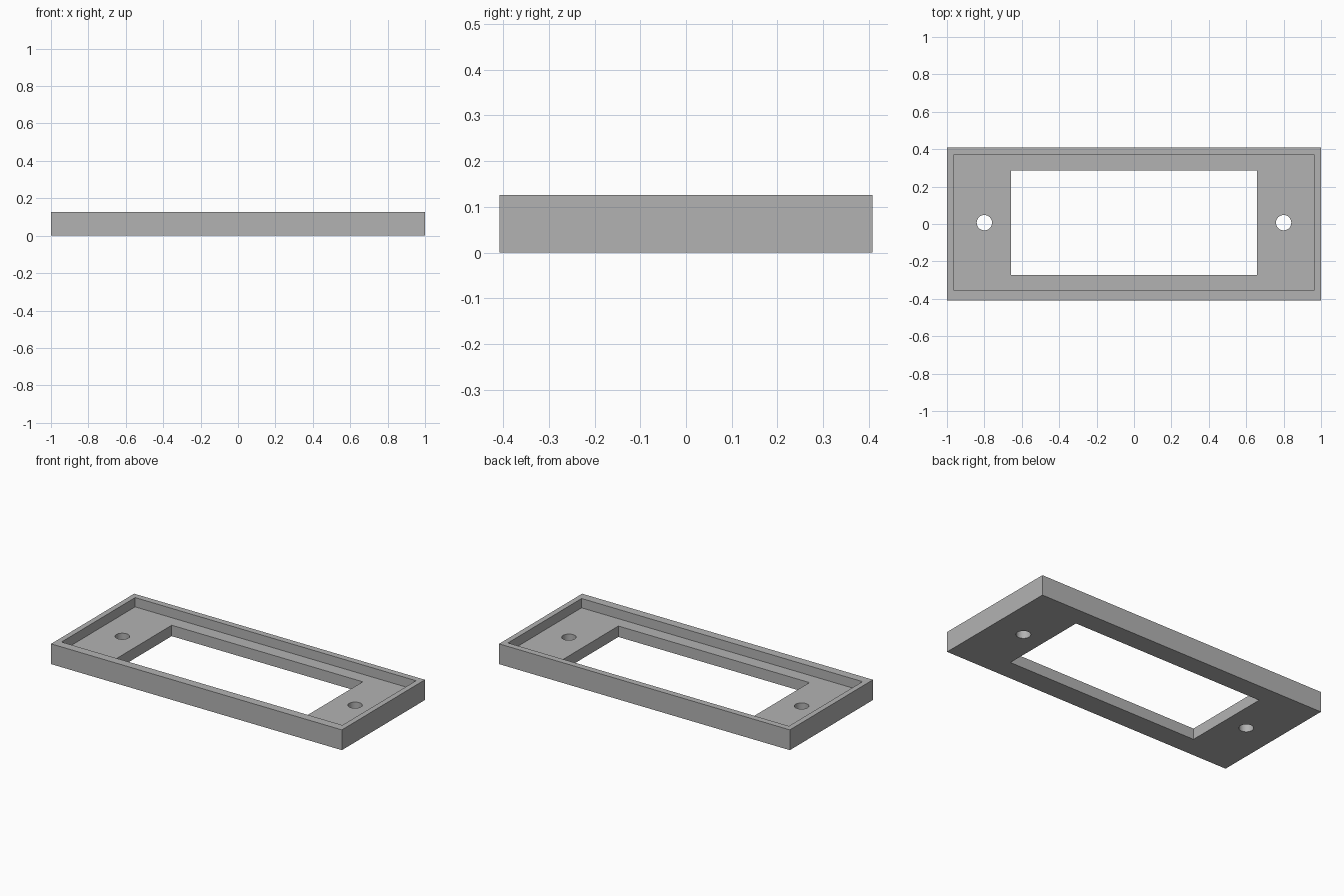
import bpy

if "Cube" in bpy.data.objects:
    bpy.data.objects.remove(bpy.data.objects["Cube"])

# Overall sizes
HALF_X, HALF_Y, HEIGHT = 1.0, 0.408, 0.126
FLOOR = 0.068

grey = bpy.data.materials.new("mid grey")
grey.diffuse_color = (0.45, 0.45, 0.45, 1.0)
grey.use_nodes = True
grey.node_tree.nodes["Principled BSDF"].inputs["Base Color"].default_value = grey.diffuse_color


def box(name, x0, x1, y0, y1, z0, z1):
    """Axis-aligned box given by its limits."""
    bpy.ops.mesh.primitive_cube_add(
        size=1, location=((x0 + x1) / 2, (y0 + y1) / 2, (z0 + z1) / 2))
    ob = bpy.context.object
    ob.name = name
    ob.scale = (x1 - x0, y1 - y0, z1 - z0)
    bpy.ops.object.transform_apply(location=True, rotation=False, scale=True)
    return ob


def cut(target, cutter):
    """Subtract the cutter from the target and remove it."""
    cutter.hide_render = True
    mod = target.modifiers.new(cutter.name, 'BOOLEAN')
    mod.operation = 'DIFFERENCE'
    mod.solver = 'EXACT'
    mod.object = cutter
    bpy.context.view_layer.objects.active = target
    bpy.ops.object.modifier_apply(modifier=mod.name)
    bpy.data.objects.remove(cutter, do_unlink=True)


# Bezel plate
bezel = box("bezel_frame", -HALF_X, HALF_X, -HALF_Y, HALF_Y, 0, HEIGHT)
bezel.data.materials.append(grey)

# Shallow tray, with a wider rim at the front than at the back
cut(bezel, box("tray_cutter", -0.966, 0.966, -0.354, 0.369, FLOOR, 0.3))

# Rectangular window through the floor
cut(bezel, box("window_cutter", -0.657, 0.657, -0.274, 0.287, -0.1, 0.3))

# Screw holes, one at each end
for side in (-1, 1):
    bpy.ops.mesh.primitive_cylinder_add(
        vertices=32, radius=0.041, depth=0.6, location=(side * 0.8, 0.007, 0))
    hole = bpy.context.object
    hole.name = "screw_hole_cutter"
    cut(bezel, hole)

# Smooth hole walls, sharp edges elsewhere
bpy.ops.object.select_all(action='DESELECT')
bezel.select_set(True)
bpy.context.view_layer.objects.active = bezel
bpy.ops.object.shade_smooth_by_angle(angle=0.52)

# One colour throughout
bezel.data.materials.clear()
bezel.data.materials.append(grey)
for face in bezel.data.polygons:
    face.material_index = 0
